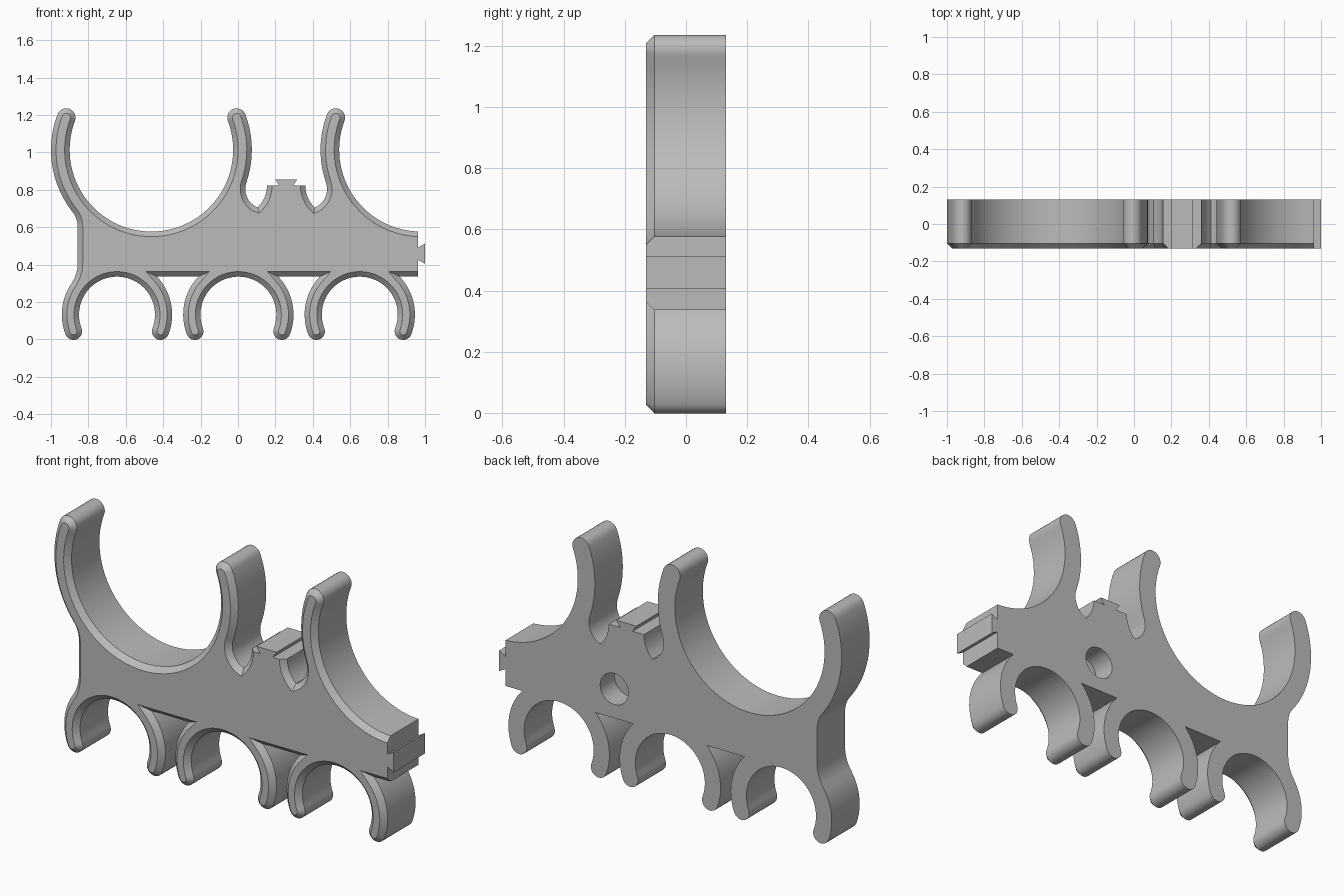
import bpy, bmesh, math
from mathutils import Vector

cube = bpy.data.objects.get("Cube")
if cube:
    bpy.data.objects.remove(cube)

HALF, CHAMFER = 0.13, 0.027
MID = 0.2575                       # symmetry line of the two upper arms
CUP_X, CUP_Z, CUP_IN, CUP_OUT = -0.463, 1.014, 0.437, 0.537
CLIP_Z, CLIP_IN, CLIP_OUT = 0.133, 0.203, 0.295
WALL, END = -0.857, 0.963          # left wall and right end
BASE, SHELF = 0.336, 0.823         # underside of bar, top of centre block


def arc(cx, cz, r, a0, a1, step=5):
    n = max(2, math.ceil(abs(a1 - a0) / step))
    angles = [math.radians(a0 + (a1 - a0) * i / n) for i in range(n + 1)]
    return [(cx + r * math.cos(a), cz + r * math.sin(a)) for a in angles]


def tip(cx, cz, r_in, r_out, angle, start):
    """Round end of a curved arm."""
    a, r = math.radians(angle), (r_in + r_out) / 2
    return arc(cx + r * math.cos(a), cz + r * math.sin(a),
               (r_out - r_in) / 2, start, start + 180, 15)


def wall_fillet(cx, cz, radius, r, side):
    """Centre of a fillet between the left wall and a ring, and the ring angle."""
    fx = WALL - r
    dz = side * math.sqrt((radius + r) ** 2 - (fx - cx) ** 2)
    return fx, cz + dz, math.degrees(math.atan2(dz, fx - cx)) % 360


# Lower clips, left to right
outline = []
corner = math.degrees(math.asin((BASE - CLIP_Z) / CLIP_OUT))
low_x, low_z, low_angle = wall_fillet(-0.647, CLIP_Z, CLIP_OUT, 0.2, 1)
for i, x in enumerate((-0.647, 0.002, 0.651)):
    outline += arc(x, CLIP_Z, CLIP_OUT, low_angle if i == 0 else 180 - corner, 201)
    outline += tip(x, CLIP_Z, CLIP_IN, CLIP_OUT, 201, 201)
    outline += arc(x, CLIP_Z, CLIP_IN, 201, -21)
    outline += tip(x, CLIP_Z, CLIP_IN, CLIP_OUT, -21, 159)
    outline += arc(x, CLIP_Z, CLIP_OUT, -21, corner)

# Right end with dovetail tab
outline += [(END, BASE), (END, 0.425), (1, 0.405), (1, 0.513), (END, 0.491)]

# Notch and arm, used twice by mirroring
arm = arc(-0.007, SHELF, 0.162, 0, -46, 8) + arc(0.146, 0.804, 0.107, 247, 161, 8)
arm += arc(CUP_X, CUP_Z, CUP_OUT, -19, 20.7, 4)
arm += tip(CUP_X, CUP_Z, CUP_IN, CUP_OUT, 20.7, 20.7)
mirrored_arm = [(2 * MID - x, z) for x, z in reversed(arm)]

# Half cup, right arm, centre block with dovetail, left arm, full cup
outline += arc(2 * MID - CUP_X, CUP_Z, CUP_IN, 268, 159.3, 4) + mirrored_arm
outline += [(MID + 0.037, SHELF), (MID + 0.059, 0.856),
            (MID - 0.059, 0.856), (MID - 0.037, SHELF)]
outline += arm + arc(CUP_X, CUP_Z, CUP_IN, 20.7, -200.7, 4)
outline += tip(CUP_X, CUP_Z, CUP_IN, CUP_OUT, 159.3, -20.7)

# Outer side of the full cup, blended into the left wall
top_x, top_z, top_angle = wall_fillet(CUP_X, CUP_Z, CUP_OUT, 0.13, -1)
outline += arc(CUP_X, CUP_Z, CUP_OUT, 159.3, top_angle, 4)
outline += arc(top_x, top_z, 0.13, top_angle - 180, 0)
outline += arc(low_x, low_z, 0.2, 0, low_angle - 180)

# Remove repeated points
points = []
for p in map(Vector, outline):
    if not points or (p - points[-1]).length > 0.002:
        points.append(p)
if (points[0] - points[-1]).length < 0.002:
    points.pop()


def edge_width(a, b):
    """Joining faces and dovetails stay square; all other edges are chamfered."""
    at_end = min(a.x, b.x) > END - 0.001
    on_block = max(abs(a.x - MID), abs(b.x - MID)) < 0.104 and min(a.y, b.y) > SHELF - 0.001
    return 0 if at_end or on_block else CHAMFER


def inset(prev, p, nxt):
    d1, d2 = (p - prev).normalized(), (nxt - p).normalized()
    n1, n2 = Vector((-d1.y, d1.x)), Vector((-d2.y, d2.x))
    w1, w2 = edge_width(prev, p), edge_width(p, nxt)
    cross = n1.x * n2.y - n1.y * n2.x
    if abs(cross) < 0.01:
        return p + (n1 + n2).normalized() * (w1 + w2) / 2
    return p + Vector((w1 * n2.y - w2 * n1.y, n1.x * w2 - n2.x * w1)) / cross


count = len(points)
front = [inset(points[i - 1], points[i], points[(i + 1) % count]) for i in range(count)]

bm = bmesh.new()


def ring(pts, y):
    return [bm.verts.new((p[0], y, p[1])) for p in pts]


def bridge(a, b):
    for i in range(len(a)):
        j = (i + 1) % len(a)
        bm.faces.new((a[i], a[j], b[j], b[i]))


def loop_edges(r):
    return [bm.edges.get((r[i - 1], r[i])) for i in range(len(r))]


# Body: back outline, chamfer line, inset front face
back_ring, mid_ring = ring(points, HALF), ring(points, CHAMFER - HALF)
front_ring = ring(front, -HALF)
bridge(back_ring, mid_ring)
bridge(mid_ring, front_ring)
bm.faces.new(front_ring)

# Blind round hole in the back
circle = arc(0.328, 0.49, 0.082, 0, 360)[:-1]
rim, floor = ring(circle, HALF), ring(circle, HALF - 0.12)
bridge(rim, floor)
bm.faces.new(floor)
bmesh.ops.triangle_fill(bm, use_beauty=True, normal=(0, 1, 0),
                        edges=loop_edges(back_ring) + loop_edges(rim))
bmesh.ops.remove_doubles(bm, verts=bm.verts, dist=0.00001)
bmesh.ops.recalc_face_normals(bm, faces=bm.faces)

mesh = bpy.data.meshes.new("clip_rack")
bm.to_mesh(mesh)
bm.free()
rack = bpy.data.objects.new("clip_rack", mesh)
bpy.context.collection.objects.link(rack)

# Single grey material
grey = bpy.data.materials.new("plain_grey")
grey.use_nodes = True
colour = (0.5, 0.5, 0.5, 1)
grey.diffuse_color = colour
grey.node_tree.nodes["Principled BSDF"].inputs["Base Color"].default_value = colour
mesh.materials.append(grey)

bpy.ops.object.select_all(action="DESELECT")
rack.select_set(True)
bpy.context.view_layer.objects.active = rack
bpy.ops.object.shade_smooth_by_angle(angle=math.radians(25))
